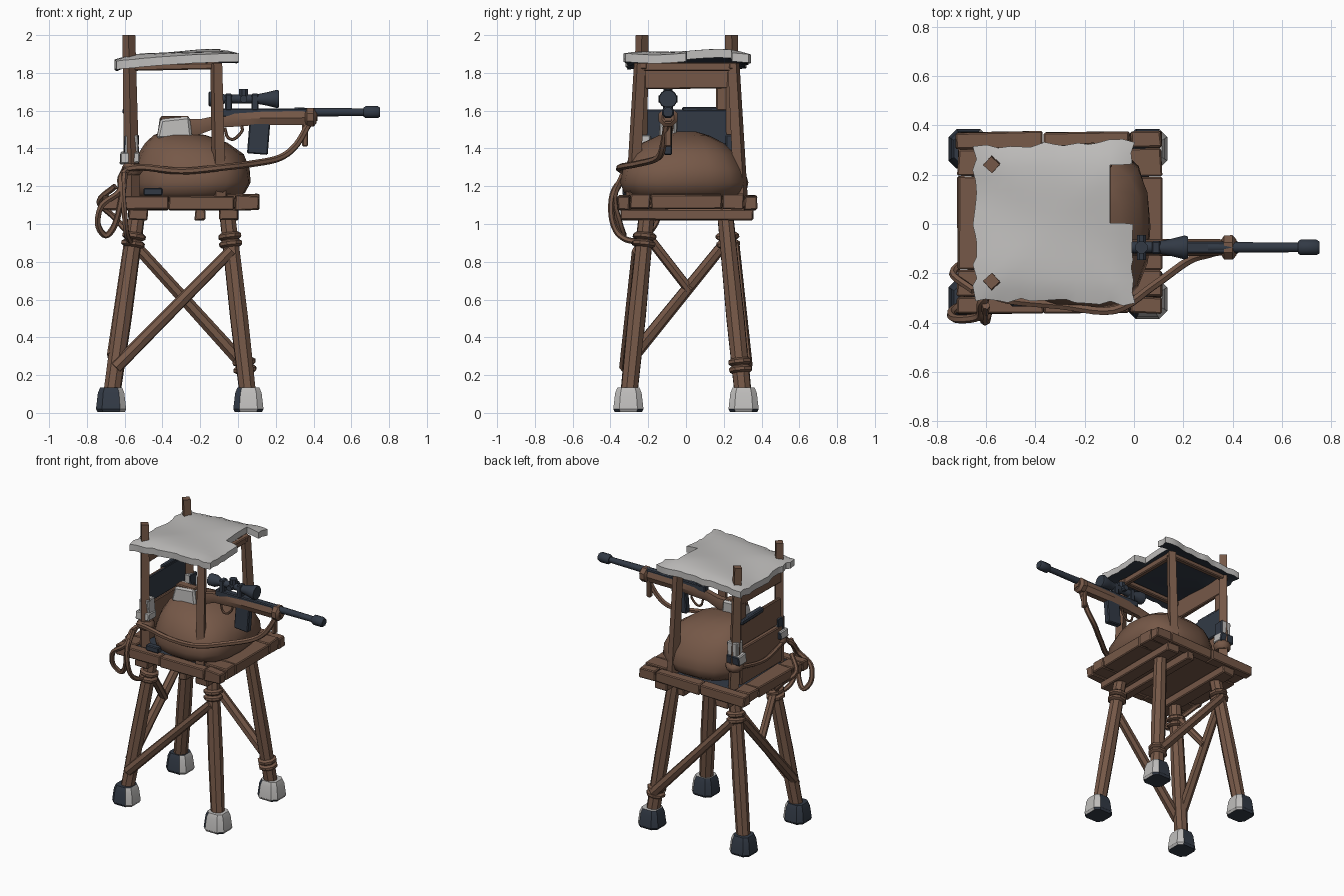
import bpy, bmesh, math, random
from mathutils import Vector, Matrix

if "Cube" in bpy.data.objects:
    bpy.data.objects.remove(bpy.data.objects["Cube"])
random.seed(4)

def material(name, c):
    m = bpy.data.materials.new(name)
    m.diffuse_color = (*c, 1)
    m.use_nodes = True
    m.node_tree.nodes["Principled BSDF"].inputs["Base Color"].default_value = m.diffuse_color
    return m

WOOD = material("brown wood", (0.18, 0.098, 0.064))
DARK = material("dark steel", (0.032, 0.042, 0.06))
PALE = material("pale cloth", (0.52, 0.51, 0.50))

def finish(name, bm, mats, rule=None, angle=40):
    bmesh.ops.recalc_face_normals(bm, faces=bm.faces)
    me = bpy.data.meshes.new(name)
    bm.to_mesh(me)
    bm.free()
    for m in mats:
        me.materials.append(m)
    for p in me.polygons:
        p.use_smooth = True
        if rule:
            p.material_index = rule(p.center, p.normal)
    me.set_sharp_from_angle(angle=math.radians(angle))
    ob = bpy.data.objects.new(name, me)
    bpy.context.collection.objects.link(ob)
    return ob

def skin(bm, rings):
    """Join rings of points into a closed skin."""
    vs = [[bm.verts.new(p) for p in r] for r in rings]
    n = len(vs[0])
    for a, b in zip(vs, vs[1:]):
        for i in range(n):
            bm.faces.new((a[i], a[(i+1) % n], b[(i+1) % n], b[i]))
    bm.faces.new(vs[0][::-1])
    bm.faces.new(vs[-1])

def tube(name, pts, radii, mat=WOOD, sides=8, rule=None, mats=None):
    pts = [Vector(p) for p in pts]
    if not isinstance(radii, (list, tuple)):
        radii = [radii] * len(pts)
    bm, rings, q, prev = bmesh.new(), [], None, None
    for i, p in enumerate(pts):
        t = (pts[min(i+1, len(pts)-1)] - pts[max(i-1, 0)]).normalized()
        q = t.to_track_quat('Z', 'Y') if q is None else prev.rotation_difference(t) @ q
        prev = t
        rings.append([p + q @ Vector((radii[i]*math.cos(a), radii[i]*math.sin(a), 0))
                      for a in (math.tau*(k+.5)/sides for k in range(sides))])
    skin(bm, rings)
    return finish(name, bm, mats or [mat], rule)

def rope(name, pts, r=0.016):
    """Tube through points, smoothed with a spline."""
    P = [Vector(p) for p in pts]
    P = [2*P[0]-P[1]] + P + [2*P[-1]-P[-2]]
    out = []
    for a, b, c, d in zip(P, P[1:], P[2:], P[3:]):
        for k in range(5):
            t = k/5
            out.append(.5*(2*b + (c-a)*t + (2*a-5*b+4*c-d)*t*t + (3*b-a-3*c+d)*t**3))
    return tube(name, out + [P[-2]], r, sides=6)

def box(name, lo, hi, mat=WOOD, tilt=0, jitter=0.0, bevel=0.006, rule=None, mats=None):
    lo, hi = Vector(lo), Vector(hi)
    bm = bmesh.new()
    bmesh.ops.create_cube(bm, size=1)
    for v in bm.verts:
        v.co = Vector(a*b for a, b in zip(v.co, hi-lo)) + Vector(random.uniform(-jitter, jitter) for _ in range(3))
    if bevel:
        bmesh.ops.bevel(bm, geom=bm.edges[:], offset=bevel, segments=1, affect='EDGES')
    bm.transform(Matrix.Translation((lo+hi)/2) @ Matrix.Rotation(tilt, 4, 'Y'))
    return finish(name, bm, mats or [mat], rule, 30)

# Legs, feet and rope collars
LEG = {}
for sx in (-1, 1):
    for sy in (-1, 1):
        foot = Vector((-.672 if sx < 0 else .055, .305*sy, .07))
        top = Vector((-.53 if sx < 0 else -.06, .205*sy, 1.08))
        LEG[sx, sy] = lambda z, a=foot, b=top: a.lerp(b, (z-.07)/1.01)
        at = LEG[sx, sy]
        tag = ("left" if sx < 0 else "right") + ("_front" if sy < 0 else "_back")
        tube("leg_" + tag, [at(.08), at(.5), at(1.08)], [.046, .05, .043])
        bm = bmesh.new()
        skin(bm, [[(foot.x + w*cx, foot.y + w*cy, z) for cx, cy in
                   ((-1, -.6), (-.6, -1), (.6, -1), (1, -.6), (1, .6), (.6, 1), (-.6, 1), (-1, .6))]
                  for z, w in ((.005, .072), (.02, .08), (.105, .07), (.135, .058))])
        finish("foot_" + tag, bm, [DARK, PALE],
               (lambda c, n: int(n.x > .5)) if sx < 0 else
               (lambda c, n: int(n.x > -.3 and n.z > -.5 and n.y < .8)), 30)
        kz = .25 if (sx, sy) == (1, 1) else .915
        for k, dz in enumerate((-.02, .02)):
            tube(f"collar_{tag}_{k}", [at(kz+dz-.018), at(kz+dz-.008), at(kz+dz+.008), at(kz+dz+.018)],
                 [.05, .064, .064, .05])

# Diagonal braces
def brace(name, a, za, b, zb, off):
    o = Vector(off)
    tube(name, [LEG[a](za)+o, LEG[b](zb)+o], [.036, .03], sides=7)
brace("front_brace", (-1, -1), .24, (1, -1), .86, (0, -.03, 0))
brace("back_brace", (1, 1), .25, (-1, 1), .9, (0, .03, 0))
brace("left_brace", (-1, -1), .3, (-1, 1), .92, (-.02, 0, 0))
tube("short_strut", [(-.56, -.19, .92), (-.6, .02, .65)], .027, sides=7)

# Platform: deck, rim planks and joists
box("deck", (-.66, -.33, 1.085), (.06, .33, 1.135), mats=[WOOD, DARK],
    rule=lambda c, n: int(n.z > .9))
for s, y in (("front", -.33), ("back", .34)):
    for k, (a, b) in enumerate(((-.72, -.37), (-.365, -.02), (-.015, .11))):
        box(f"rim_{s}_{k}", (a, y-.033, 1.075), (b, y+.033, 1.15), jitter=.005)
for k, (a, b) in enumerate(((-.295, -.19), (-.185, .19), (.195, .305))):
    box(f"rim_right_{k}", (-.06, a, 1.08), (.112, b, 1.158), jitter=.004)
    box(f"rim_left_{k}", (-.715, a, 1.08), (-.6, b, 1.15), jitter=.005)
for k, x in enumerate((-.53, -.2, -.05)):
    w = .028 if k == 1 else .05
    box(f"joist_{k}", (x-w, -.345, 1.02), (x+w, .355, 1.08), jitter=.004)
box("dark_step", (-.5, -.335, 1.15), (-.4, -.29, 1.19), DARK)

# Sandbag mound
bm = bmesh.new()
rings = []
for z, cx, rx, ry in ((1.13, -.26, .25, .27), (1.165, -.25, .29, .325), (1.22, -.245, .318, .34), (1.29, -.24, .31, .325),
                      (1.37, -.25, .28, .28), (1.43, -.275, .22, .215), (1.47, -.31, .14, .13), (1.49, -.34, .06, .06)):
    ring = []
    for k in range(18):
        a = math.tau*k/18
        f = 1 + .025*math.sin(3*a + z*9) + random.uniform(-.015, .015)
        c, s = math.cos(a), math.sin(a)
        ring.append((cx + rx*f*math.copysign(abs(c)**.8, c), -.01 + ry*f*math.copysign(abs(s)**.8, s), z))
    rings.append(ring)
skin(bm, rings)
finish("sandbag_mound", bm, [WOOD], angle=60)

# Shelter posts, sleeves and beams
for s, y in (("front", -.232), ("back", .24)):
    e = math.copysign(1, y)
    tube("tall_post_" + s, [(-.56, y+.02*e, 1.12), (-.578, y, 2.0)], [.042, .034], sides=4)
    tube("short_post_" + s, [(-.1, y+.05*e, 1.14), (-.115, y+.012*e, 1.85)], [.04, .034], sides=4)
    box("sleeve_" + s, (-.6, y-.03, 1.37), (-.525, y+.045, 1.47), mats=[PALE, DARK], jitter=.004,
        rule=(lambda c, n: int(n.x < -.3)) if y < 0 else (lambda c, n: int(n.x > .3)))
    box("sleeve_foot_" + s, (-.622, y-.04, 1.32), (-.52, y+.05, 1.38), mats=[PALE, DARK], jitter=.006,
        rule=lambda c, n: int(n.y > .3))
    box("side_beam_" + s, (-.6, y-.012, 1.815), (-.09, y+.025, 1.85), tilt=-.02)
    tube("lashing_" + s, [(-.56, y+.01*e, 1.26), (-.56, y+.01*e, 1.28), (-.56, y+.01*e, 1.3), (-.56, y+.01*e, 1.32)],
         [.045, .06, .06, .045])
box("cross_beam_front", (-.13, -.26, 1.81), (-.095, .27, 1.855))

# Back wall with a lookout gap
box("wall_upper_board", (-.595, -.23, 1.72), (-.565, .23, 1.85), jitter=.006)
box("wall_middle_board", (-.592, -.23, 1.42), (-.568, .23, 1.605), mats=[WOOD, DARK],
    rule=lambda c, n: int(n.x > .5))
box("wall_lower_board", (-.6, -.23, 1.15), (-.57, .23, 1.41), jitter=.005)
box("wall_sill", (-.61, -.02, 1.585), (-.57, .23, 1.618), DARK, jitter=.005)
box("wall_gap_block", (-.592, .16, 1.6), (-.568, .23, 1.73))

# Cloth roof: wavy sheet with a torn front edge
bm = bmesh.new()
N = 14
grid = {}
for i in range(N+1):
    for j in range(N+1):
        u, v = i/N, j/N
        x, y = -.645 + .64*u, -.315 + .64*v
        edge = max(abs(2*u-1), abs(2*v-1))
        z = 1.875 + .04*u + .02*(1-edge**2) + .008*math.sin(7*v+3*u) - .012*edge**6
        if edge == 1:
            x += random.uniform(-.01, .01)
            y += random.uniform(-.012, .012)
        grid[i, j] = bm.verts.new((x, y + .02*(u-.5)*(2*v-1), z))
for i in range(N):
    for j in range(N):
        if i >= N-2 and 7 <= j <= 11:
            continue
        bm.faces.new((grid[i, j], grid[i+1, j], grid[i+1, j+1], grid[i, j+1]))
low = bmesh.ops.duplicate(bm, geom=bm.verts[:] + bm.edges[:] + bm.faces[:])
rim = [e for e in bm.edges if len(e.link_faces) == 1]
for g in low["geom"]:
    if isinstance(g, bmesh.types.BMVert):
        g.co.z -= .045
bmesh.ops.bridge_loops(bm, edges=rim)
bmesh.ops.delete(bm, geom=[v for v in bm.verts if not v.link_faces], context='VERTS')
finish("cloth_roof", bm, [PALE, DARK], lambda c, n: int(n.z < -.5))

# Rifle: metal parts
GY = -.095
def bar(name, prof, z, mat=DARK, sides=10):
    return tube(name, [(x, GY, z) for x, r in prof], [r for x, r in prof], mat, sides)
bar("barrel", [(.3, .024), (.68, .02)], 1.592)
bar("muzzle", [(.665, .026), (.675, .034), (.74, .034), (.752, .026)], 1.592, sides=8)
box("receiver", (-.1, GY-.024, 1.565), (.4, GY+.024, 1.612), DARK)
bar("scope", [(-.155, .036), (-.15, .042), (-.11, .042), (-.07, .024), (.09, .024),
              (.15, .036), (.205, .05), (.218, .046)], 1.662, sides=12)
tube("scope_turret", [(.03, GY, 1.65), (.03, GY, 1.715)], .026, DARK)
tube("scope_side_knob", [(.03, GY-.05, 1.662), (.03, GY+.05, 1.662)], .02, DARK)
for k, x in enumerate((-.05, .09)):
    box(f"scope_mount_{k}", (x-.018, GY-.026, 1.6), (x+.018, GY+.026, 1.69), DARK)
box("magazine", (.055, GY-.022, 1.37), (.165, GY+.022, 1.56), DARK, tilt=.08)
rope("trigger_guard", [(-.07, GY, 1.51), (-.055, GY, 1.46), (-.02, GY, 1.45), (.02, GY, 1.49), (.02, GY, 1.52)], .008)

# Rifle: wooden stock, pale butt and fore end
bm = bmesh.new()
prof = [(-.3, 1.45, 1.555), (-.2, 1.475, 1.555), (-.11, 1.51, 1.575), (-.02, 1.515, 1.59), (.12, 1.525, 1.595),
        (.34, 1.525, 1.6), (.42, 1.545, 1.59)]
skin(bm, [[(x, GY+w*sy, z) for sy, z in ((-.6, a), (.6, a), (1, (a+b)/2), (.7, b), (-.7, b), (-1, (a+b)/2))]
          for (x, a, b), w in zip(prof, (.03, .028, .026, .032, .034, .034, .026))])
finish("rifle_stock", bm, [WOOD], angle=35)
box("butt_pad", (-.42, GY-.05, 1.45), (-.25, GY+.05, 1.565), PALE, jitter=.012, bevel=.012)
box("butt_strap", (-.41, GY-.03, 1.54), (-.26, GY+.03, 1.572), WOOD)
box("fore_hook", (.34, GY-.018, 1.41), (.37, GY+.018, 1.55))
bar("fore_lashing", [(.355, .035), (.365, .052), (.4, .054), (.415, .035)], 1.565, WOOD, 8)

# Ropes: sling, wall line and hanging coils
rope("sling_rope", [(-.6, -.28, 1.29), (-.5, -.31, 1.3), (-.3, -.33, 1.28), (-.08, -.35, 1.3), (.08, -.25, 1.32),
                    (.22, -.15, 1.35), (.31, -.12, 1.42), (.385, -.1, 1.55)], .018)
rope("wall_rope", [(-.6, -.26, 1.29), (-.62, 0, 1.25), (-.6, .26, 1.29)], .015)
rope("coil_large", [(-.58, -.28, 1.29), (-.62, -.32, 1.25), (-.63, -.375, 1.17), (-.72, -.385, 1.1), (-.742, -.36, 1.0),
                    (-.7, -.33, .94), (-.65, -.35, 1.0), (-.615, -.38, 1.14), (-.6, -.33, 1.27)], .017)
rope("coil_small", [(-.6, -.29, 1.28), (-.61, -.38, 1.18), (-.6, -.395, 1.05), (-.59, -.36, .95), (-.57, -.28, .91),
                    (-.58, -.2, .95), (-.66, -.15, 1.04), (-.735, -.2, 1.12), (-.65, -.27, 1.2)], .016)
